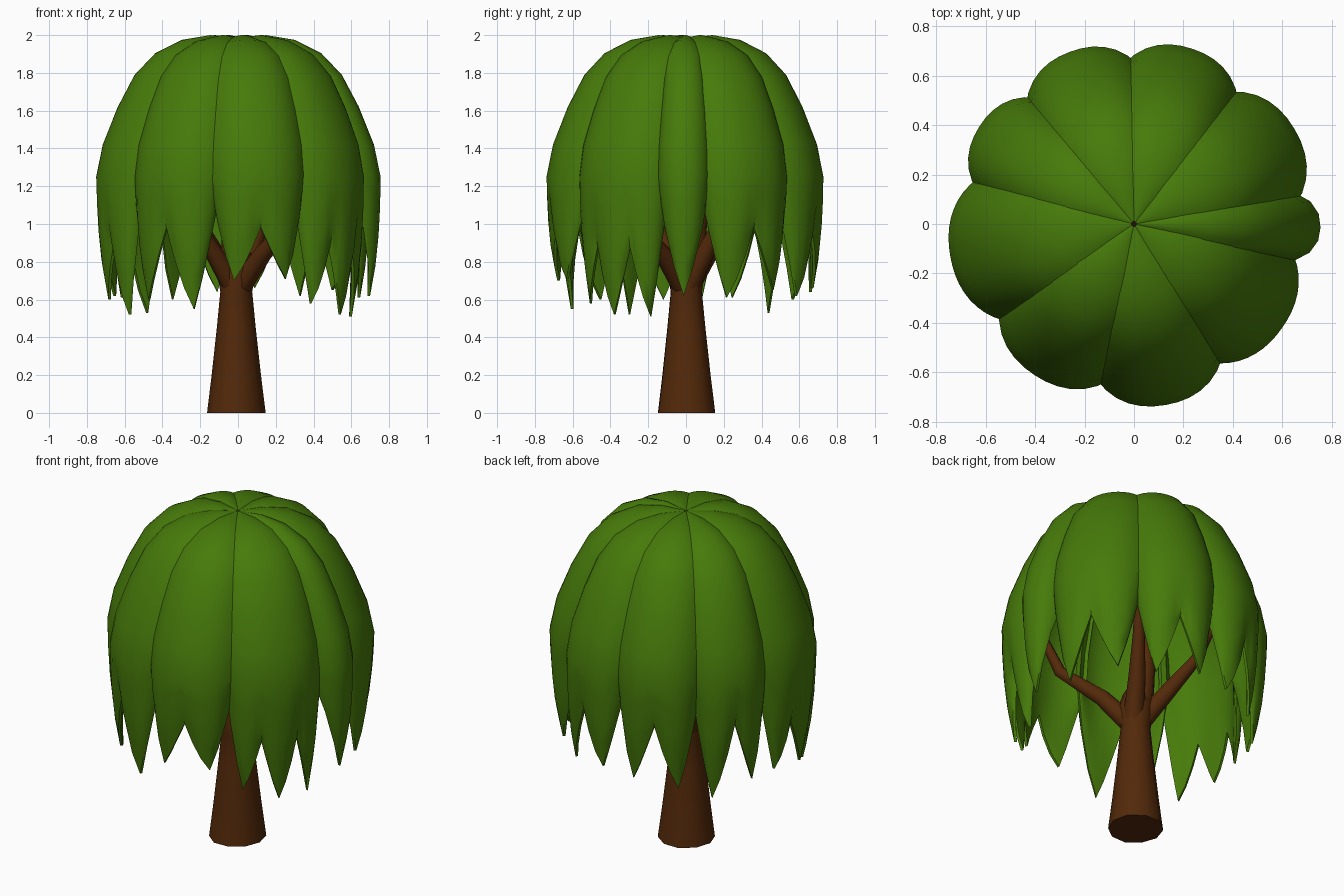
import bpy, bmesh, math, random
from mathutils import Vector

if "Cube" in bpy.data.objects:
    bpy.data.objects.remove(bpy.data.objects["Cube"])

random.seed(4)


def material(name, rgb):
    m = bpy.data.materials.new(name)
    m.diffuse_color = (*rgb, 1)
    m.use_nodes = True
    m.node_tree.nodes["Principled BSDF"].inputs["Base Color"].default_value = m.diffuse_color
    return m


GREEN = material("leaf_green", (0.062, 0.195, 0.003))
BROWN = material("bark_brown", (0.085, 0.022, 0.003))


def finish(name, bm, mat, angle):
    bmesh.ops.recalc_face_normals(bm, faces=bm.faces[:])
    me = bpy.data.meshes.new(name)
    bm.to_mesh(me)
    bm.free()
    me.materials.append(mat)
    for p in me.polygons:
        p.use_smooth = True
    me.set_sharp_from_angle(angle=math.radians(angle))
    ob = bpy.data.objects.new(name, me)
    bpy.context.collection.objects.link(ob)
    return ob


def tube(name, pts, radii, sides, wobble=0.0, flat=False):
    """Tapered tube along a path, capped at both ends."""
    bm = bmesh.new()
    pts = [Vector(p) for p in pts]
    wob = [1 + random.uniform(-wobble, wobble) for _ in range(sides)]
    rings = []
    for i, (p, r) in enumerate(zip(pts, radii)):
        d = pts[min(i + 1, len(pts) - 1)] - pts[max(i - 1, 0)]
        if flat:
            d = Vector((0, 0, 1))
        q = d.to_track_quat('Z', 'Y')
        rings.append([bm.verts.new(p + q @ Vector((
            r * wob[k] * math.cos(2 * math.pi * k / sides),
            r * wob[k] * math.sin(2 * math.pi * k / sides), 0))) for k in range(sides)])
    for a, b in zip(rings, rings[1:]):
        for k in range(sides):
            j = (k + 1) % sides
            bm.faces.new((a[k], a[j], b[j], b[k]))
    bm.faces.new(rings[0])
    bm.faces.new(rings[-1])
    return finish(name, bm, BROWN, 65)


# Trunk, flaring at the foot and slightly at the fork
tube("trunk", [(-0.01, 0, 0), (-0.01, 0, 0.2), (-0.01, 0, 0.45), (-0.01, 0, 0.64),
               (-0.01, 0, 0.76), (-0.01, 0.01, 0.85)],
     [0.158, 0.133, 0.105, 0.086, 0.105, 0.08], 10, 0.05, True)

# Branches reaching into the crown
BRANCHES = [
    [(0.02, -0.02, 0.68), (0.13, -0.12, 0.84), (0.29, -0.29, 1.02), (0.40, -0.38, 1.35)],
    [(-0.03, 0.02, 0.68), (-0.13, 0.13, 0.86), (-0.24, 0.25, 1.06), (-0.34, 0.36, 1.40)],
    [(-0.03, -0.02, 0.68), (-0.13, -0.09, 0.85), (-0.27, -0.2, 1.08), (-0.38, -0.30, 1.42)],
    [(0.02, 0.02, 0.68), (0.08, 0.12, 0.88), (0.15, 0.22, 1.08), (0.24, 0.34, 1.45)],
    [(-0.02, 0.02, 0.7), (-0.03, 0.05, 0.95), (-0.04, 0.09, 1.3), (-0.02, 0.11, 1.85)],
]
for i, path in enumerate(BRANCHES):
    big = 1.25 if i == 4 else 1
    tube(f"branch_{i + 1}", path, [r * big for r in (0.06, 0.048, 0.034, 0.02)], 8)

# Crown profile (radius, height) from the top centre to where the fringe starts
PROFILE = [(0.01, 1.985), (0.15, 2.0), (0.30, 1.975), (0.44, 1.905), (0.55, 1.79),
           (0.64, 1.62), (0.72, 1.42), (0.755, 1.25)]


def leaf_lobe(name, a0, a1, tips, size):
    """One drooping lobe of the crown: a thick curved shell ending in plump pointed tips."""
    bm = bmesh.new()
    per = 6
    n = per * len(tips)
    a0, a1 = a0 - 2.5, a1 + 2.5
    outer, inner = [], []
    for c in range(n + 1):
        u = c / n
        s = abs(2 * u - 1)
        ang = math.radians(a0 + (a1 - a0) * u)
        t = min(c // per, len(tips) - 1)
        w = abs((c - t * per) / per * 2 - 1)
        # valleys between tips, higher at the lobe's sides
        side = (t == 0 and c < per / 2) or (t == len(tips) - 1 and c > n - per / 2)
        notch = 1.2 if side else (0.98 if len(tips) == 2 else 0.88)
        low = tips[t] + (notch - tips[t]) * w ** 1.2
        co, ci = [], []
        for i, (r, z) in enumerate(PROFILE):
            sag = size * (1 - 0.13 * (i / 7) ** 0.6 * s ** 2.5)
            zz = z - (0.015 * s ** 2 if 0 < i < 6 else 0)
            co.append((r * sag, zz))
            ci.append((r * sag * 0.9, 1.2 + (zz - 1.2) * 0.92))
        for f in (0.25, 0.5, 0.75, 1.0):
            z = 1.25 + (low - 1.25) * f
            # each tip bulges at its middle and thins toward its rim
            r = (0.755 - 0.05 * ((1.25 - z) / 0.7) ** 2) * sag - 0.022 * f * w * w - 0.015 * f ** 4
            co.append((r, z))
            ci.append((r - 0.075 * (1 - 0.8 * f ** 2), z))

        def place(rows):
            return [bm.verts.new((r * math.cos(ang), r * math.sin(ang), z)) for r, z in rows]
        outer.append(place(co))
        inner.append(place(ci))
    m = len(outer[0])
    for c in range(n):
        for g in (outer, inner):
            for k in range(m - 1):
                bm.faces.new((g[c][k], g[c + 1][k], g[c + 1][k + 1], g[c][k + 1]))
        for k in (0, m - 1):
            bm.faces.new((outer[c][k], outer[c + 1][k], inner[c + 1][k], inner[c][k]))
    for c in (0, n):
        for k in range(m - 1):
            bm.faces.new((outer[c][k], outer[c][k + 1], inner[c][k + 1], inner[c][k]))
    return finish(name, bm, GREEN, 50)


# Nine lobes round the crown: start angle, end angle, tip heights, size
LOBES = [
    (-101, -59, (0.70, 0.71), 0.985),
    (-59, -11, (0.58, 0.52, 0.51), 0.97),
    (-11, 9, (0.62,), 1.0),
    (9, 52, (0.61, 0.65), 1.0),
    (52, 91, (0.62, 0.66), 0.99),
    (91, 130, (0.64, 0.60), 0.985),
    (130, 166, (0.53, 0.61), 0.98),
    (166, 214, (0.62, 0.60, 0.52), 1.0),
    (214, 259, (0.60, 0.55), 0.97),
]
for i, lobe in enumerate(LOBES):
    leaf_lobe(f"leaf_lobe_{i + 1}", *lobe)
